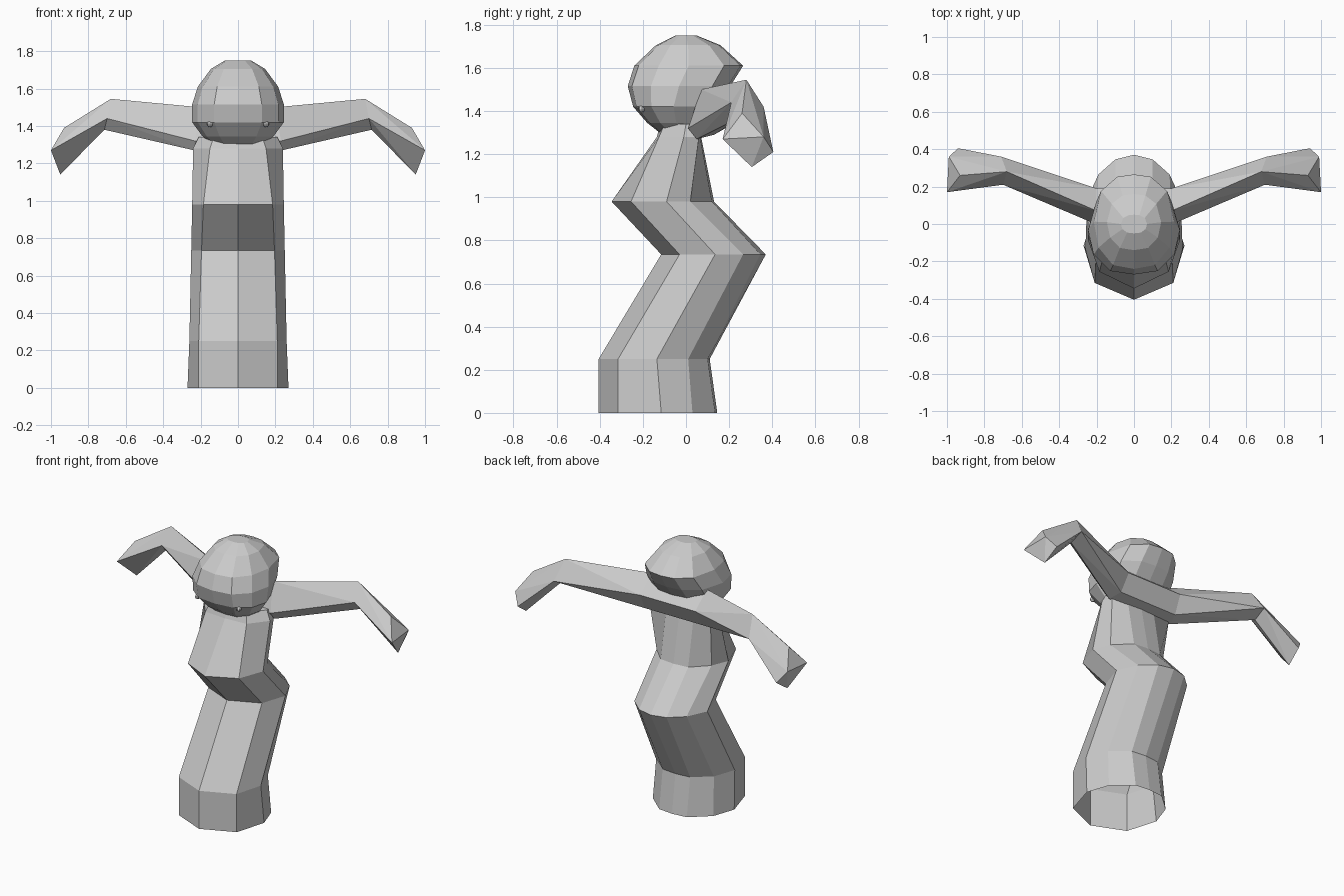
import bpy, bmesh

if "Cube" in bpy.data.objects:
    bpy.data.objects.remove(bpy.data.objects["Cube"])

def finish(bm, name):
    bmesh.ops.recalc_face_normals(bm, faces=bm.faces[:])
    me = bpy.data.meshes.new(name)
    bm.to_mesh(me)
    bm.free()
    ob = bpy.data.objects.new(name, me)
    bpy.context.collection.objects.link(ob)
    return ob

def loft(name, halves, cap_bottom):
    """Skin half rings of (x, y, z), given front centre to back centre, mirrored in x."""
    bm = bmesh.new()
    rings = []
    for h in halves:
        pts = h + [(-x, y, z) for x, y, z in h[-2:0:-1]]
        rings.append([bm.verts.new(p) for p in pts])
    for a, b in zip(rings, rings[1:]):
        n = len(a)
        for i in range(n):
            j = (i + 1) % n
            bm.faces.new((a[i], a[j], b[j], b[i]))
    bm.faces.new(rings[-1])
    if cap_bottom:
        bm.faces.new(rings[0])
    return finish(bm, name)

def hull(name, pts):
    bm = bmesh.new()
    for p in pts:
        bm.verts.new(p)
    res = bmesh.ops.convex_hull(bm, input=bm.verts[:])
    loose = [v for v in bm.verts if not v.link_faces]
    bmesh.ops.delete(bm, geom=loose, context='VERTS')
    return finish(bm, name)

# Body: zigzag trunk, open at the base; (z, half widths, depths)
body = [
    (0.00, (0, .21, .27, .22, .10, 0), (-.405, -.315, -.115, .03, .135, .145)),
    (0.25, (0, .21, .26, .21, .10, 0), (-.405, -.315, -.135, .01, .10, .11)),
    (0.735, (0, .195, .25, .19, .10, 0), (-.115, -.03, .135, .265, .345, .37)),
    (0.98, (0, .185, .245, .20, .10, 0), (-.345, -.255, -.09, .02, .12, .13)),
    (1.28, (0, .15, .24, .22, .10, 0), (-.135, -.125, -.01, .06, .065, .07)),
    (1.34, (0, .13, .21, .20, .10, 0), (-.12, -.10, 0, .08, .10, .10)),
]
loft("body", [[(x, y, z) for x, y in zip(xs, ys)] for z, xs, ys in body], False)

# Head: faceted egg; (z, half width, front, back)
head = [
    (1.29, .13, -.11, .07),
    (1.345, .19, -.18, .09),
    (1.42, .245, -.245, .13),
    (1.515, .245, -.27, .205),
    (1.61, .215, -.24, .265),
    (1.705, .145, -.14, .16),
    (1.75, .07, -.05, .05),
]
def head_ring(z, w, f, b):
    m, fr, bk = (f + b) / 2, (f - b) / 2, (b - f) / 2
    return [(0, f, z), (w * .52, m + fr * .92, z), (w * .88, m + fr * .55, z),
            (w, m, z), (w * .82, m + bk * .65, z), (w * .42, m + bk * .95, z), (0, b, z)]
loft("head", [head_ring(*h) for h in head], True)

# Shoulder block joining the arms behind the neck
sh = [(.235, .05, 1.27), (.23, .01, 1.32), (.20, .07, 1.50), (.20, .19, 1.40), (.21, .13, 1.29)]
hull("shoulders", sh + [(-x, y, z) for x, y, z in sh])

# Arms: upper arm and forearm meet at the elbow
elbow = [(.68, .28, 1.545), (.70, .21, 1.44), (.715, .27, 1.38), (.71, .36, 1.42)]
hand = [(.93, .26, 1.39), (1.0, .17, 1.27), (.95, .305, 1.14), (.99, .36, 1.28), (.94, .405, 1.21)]
for side, s in (("left", 1), ("right", -1)):
    flip = lambda ps: [(s * x, y, z) for x, y, z in ps]
    hull(side + "_upper_arm", flip(sh + elbow))
    hull(side + "_forearm", flip(elbow + hand))

# Eyes
white = bpy.data.materials.new("eye_white")
white.diffuse_color = (.9, .9, .9, 1)
white.use_nodes = True
white.node_tree.nodes["Principled BSDF"].inputs["Base Color"].default_value = white.diffuse_color
for side, s in (("left", 1), ("right", -1)):
    bpy.ops.mesh.primitive_uv_sphere_add(segments=8, ring_count=6, radius=.016,
                                         location=(s * .15, -.205, 1.41))
    eye = bpy.context.object
    eye.name = side + "_eye"
    eye.data.materials.append(white)
